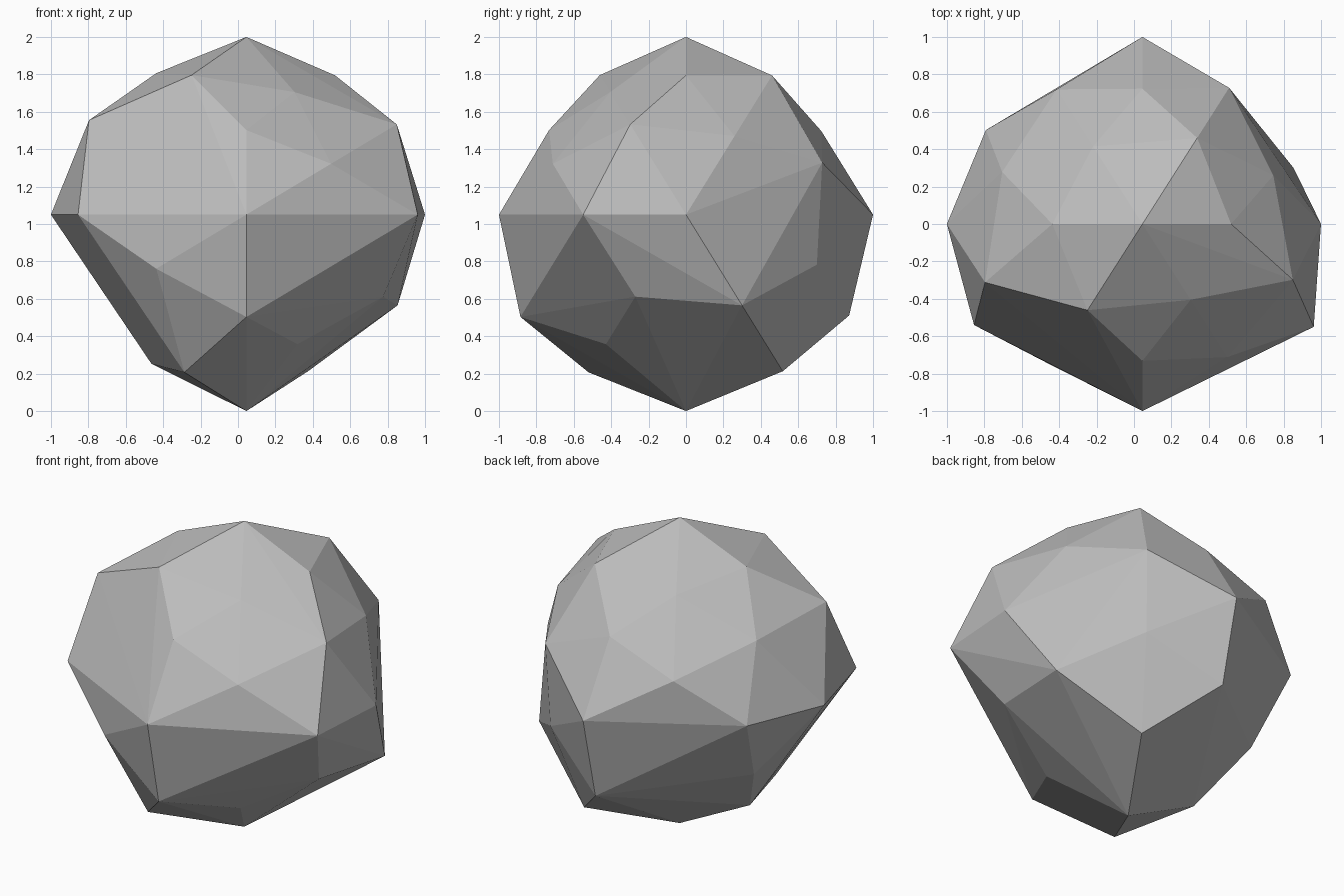
import bpy
import bmesh
from mathutils import Vector

cube = bpy.data.objects.get("Cube")
if cube:
    bpy.data.objects.remove(cube, do_unlink=True)

# Plain grey stone
stone = bpy.data.materials.new("stone_grey")
stone.use_nodes = True
grey = (0.5, 0.5, 0.5, 1)
stone.diffuse_color = grey
bsdf = next(n for n in stone.node_tree.nodes if n.type == "BSDF_PRINCIPLED")
bsdf.inputs["Base Color"].default_value = grey
bsdf.inputs["Roughness"].default_value = 0.9

# Geodesic directions, one family per row, each with a radius per sign
# combination (plus before minus, x slowest); 0 marks a worn-away corner
families = [
    ((1, 0, 0), (.927, 1.015)),
    ((0, 1, 0), (1, 1)),
    ((0, 0, 1), (.95, 1.05)),
    ((.526, 0, .851), (.875, 0, .889, .937)),
    ((0, .851, .526), (.85, 1.025, .86, 1.04)),
    ((.851, .526, 0), (0, 1.045, .955, 1.027)),
    ((.309, .5, .809), (.92, 1.035, .81, .856, .83, 0, .922, 1.042)),
    ((.809, .309, .5), (.84, .97, .965, .877, .9, .87, 1.01, 0)),
    ((.5, .809, .309), (.9, .865, .88, 0, .89, 0, 0, .936)),
]


def signs(value):
    return (value, -value) if value else (0,)


center = Vector((0.045, 0, 1.05))
stretch = Vector((1.03, 1, 1))

# Rock: convex chunk wrapped around the uneven corners
bm = bmesh.new()
for (a, b, c), radii in families:
    directions = [Vector((x, y, z)) for x in signs(a) for y in signs(b) for z in signs(c)]
    for direction, radius in zip(directions, radii):
        if radius:
            bm.verts.new(center + direction * stretch * radius)

bmesh.ops.convex_hull(bm, input=bm.verts[:], use_existing_faces=False)
loose = [v for v in bm.verts if not v.link_faces]
bmesh.ops.delete(bm, geom=loose, context="VERTS")
bmesh.ops.recalc_face_normals(bm, faces=bm.faces[:])

mesh = bpy.data.meshes.new("rock")
bm.to_mesh(mesh)
bm.free()
mesh.materials.append(stone)
rock = bpy.data.objects.new("rock", mesh)
bpy.context.collection.objects.link(rock)
